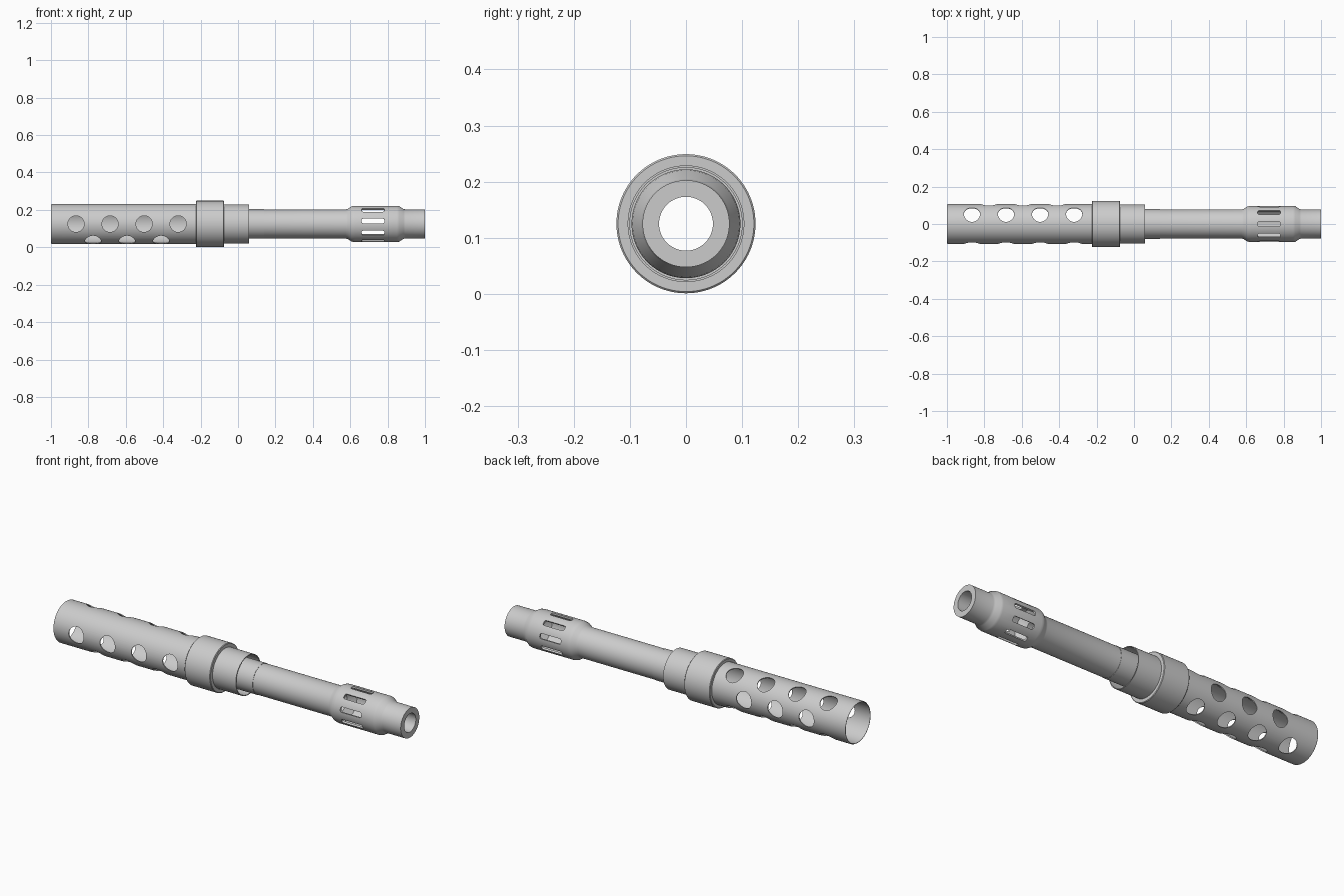
import bpy, bmesh, math
from mathutils import Matrix, Vector

if "Cube" in bpy.data.objects:
    bpy.data.objects.remove(bpy.data.objects["Cube"])

AXIS_Z = 0.125
SEGS = 96


def make_object(name, bm):
    bmesh.ops.recalc_face_normals(bm, faces=bm.faces)
    mesh = bpy.data.meshes.new(name)
    bm.to_mesh(mesh)
    bm.free()
    obj = bpy.data.objects.new(name, mesh)
    bpy.context.collection.objects.link(obj)
    return obj


def lathe(name, profile):
    """Spin a closed (x, radius) outline around the long axis."""
    bm = bmesh.new()
    rings = []
    for i in range(SEGS):
        a = 2 * math.pi * i / SEGS
        rings.append([bm.verts.new((x, r * math.cos(a), AXIS_Z + r * math.sin(a)))
                      for x, r in profile])
    n = len(profile)
    for i in range(SEGS):
        a, b = rings[i], rings[(i + 1) % SEGS]
        for j in range(n):
            k = (j + 1) % n
            bm.faces.new((a[j], a[k], b[k], b[j]))
    return make_object(name, bm)


def radial_prism(bm, x, angle, outline, r0, r1):
    """Add a prism pointing outward; outline is (along x, tangential)."""
    a = math.radians(angle)
    out = Vector((0, math.cos(a), math.sin(a)))
    tan = Vector((0, -math.sin(a), math.cos(a)))
    centre = Vector((x, 0, AXIS_Z))
    lo, hi = [[bm.verts.new(centre + Vector((u, 0, 0)) + tan * v + out * r)
               for u, v in outline] for r in (r0, r1)]
    bm.faces.new(lo)
    bm.faces.new(hi)
    n = len(outline)
    for i in range(n):
        j = (i + 1) % n
        bm.faces.new((lo[i], lo[j], hi[j], hi[i]))


def rounded_outline(length, width, radius, steps=8):
    pts = []
    for q, (sx, sy) in enumerate([(1, 1), (-1, 1), (-1, -1), (1, -1)]):
        for s in range(steps + 1):
            a = math.pi / 2 * (q + s / steps)
            pts.append((sx * (length / 2 - radius) + radius * math.cos(a),
                        sy * (width / 2 - radius) + radius * math.sin(a)))
    return pts


def cut(obj, bm):
    cutter = make_object("cutter", bm)
    cutter.hide_render = True
    mod = obj.modifiers.new("holes", 'BOOLEAN')
    mod.operation = 'DIFFERENCE'
    mod.solver = 'EXACT'
    mod.object = cutter
    bpy.context.view_layer.objects.active = obj
    bpy.ops.object.modifier_apply(modifier=mod.name)
    bpy.data.objects.remove(cutter)


# Perforated rear shroud, a thin open tube
shroud = lathe("shroud", [(-1, 0.104), (-0.995, 0.107), (-0.2, 0.107),
                          (-0.2, 0.102), (-1, 0.102)])
holes = bmesh.new()
circle = [(0.0435 * math.cos(2 * math.pi * i / 32),
           0.0435 * math.sin(2 * math.pi * i / 32)) for i in range(32)]
for angle in (180, 60, -60):
    for i in range(4):
        radial_prism(holes, -0.866 + 0.182 * i, angle, circle, 0.065, 0.16)
for angle in (0, 240):
    for i in range(3):
        radial_prism(holes, -0.775 + 0.182 * i, angle, circle, 0.065, 0.16)
cut(shroud, holes)

# Collar with a web that holds the barrel
collar = lathe("collar", [(-0.225, 0.121), (-0.222, 0.124), (-0.078, 0.124),
                          (-0.075, 0.121), (-0.075, 0.076), (-0.13, 0.076),
                          (-0.13, 0.102), (-0.225, 0.102)])

# Open front sleeve around the barrel
sleeve = lathe("sleeve", [(-0.08, 0.104), (0.06, 0.104), (0.06, 0.1), (-0.08, 0.1)])

# Barrel with flared, hollow, slotted muzzle
barrel = lathe("barrel", [
    (-0.13, 0.079), (0.14, 0.079), (0.14, 0.0775), (0.575, 0.0775),
    (0.587, 0.081), (0.605, 0.093), (0.615, 0.096), (0.625, 0.097),
    (0.85, 0.097), (0.862, 0.095), (0.885, 0.08), (0.895, 0.0775), (1, 0.0775),
    (1, 0.048), (0.87, 0.048), (0.84, 0.087), (0.63, 0.087), (0.6, 0.048),
    (-0.13, 0.048)])
slots = bmesh.new()
slot = rounded_outline(0.122, 0.027, 0.009)
for i in range(9):
    radial_prism(slots, 0.722, 90 + 40 * i, slot, 0.07, 0.13)
cut(barrel, slots)

# Smooth shading with crisp edges
bpy.ops.object.select_all(action='DESELECT')
for obj in (shroud, collar, sleeve, barrel):
    obj.select_set(True)
bpy.context.view_layer.objects.active = barrel
bpy.ops.object.shade_smooth_by_angle(angle=math.radians(30))
